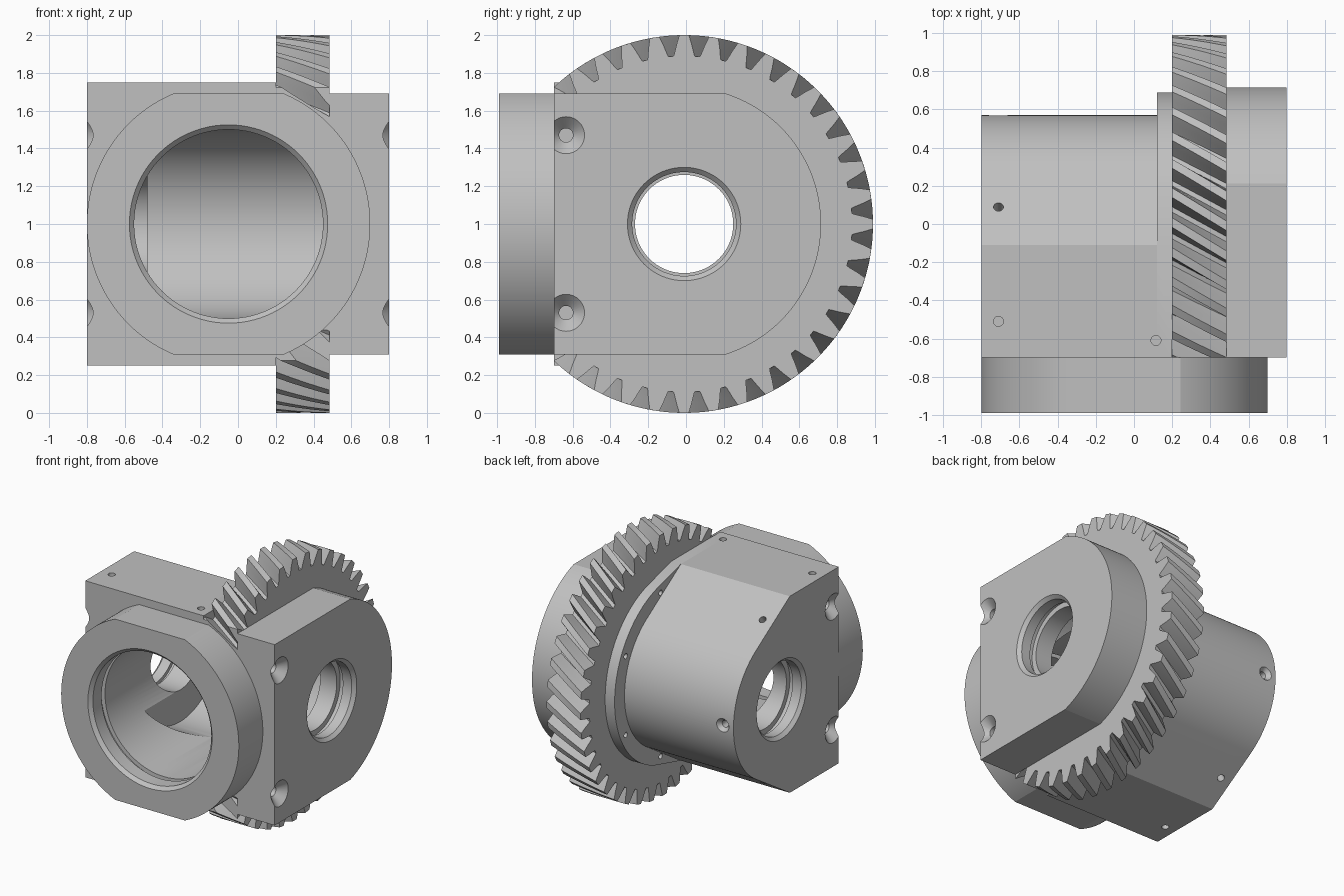
import bpy
import bmesh
from math import sin, cos, pi, atan2, acos, asin, hypot, radians
from mathutils import Vector

if "Cube" in bpy.data.objects:
    bpy.data.objects.remove(bpy.data.objects["Cube"])

AXIS_Y, AXIS_Z = -0.01, 1.0      # shaft axis, running along x
FRONT = -0.70                    # flat front of the housing
BORE_X = -0.05                   # centre of the front bore

steel = bpy.data.materials.new("machined_grey")
steel.use_nodes = True
grey = (0.53, 0.53, 0.53, 1)
steel.diffuse_color = grey
bsdf = steel.node_tree.nodes["Principled BSDF"]
bsdf.inputs["Base Color"].default_value = grey
bsdf.inputs["Roughness"].default_value = 0.6


def loft(name, rings):
    """Closed solid through a list of matching point rings."""
    bm = bmesh.new()
    loops = [[bm.verts.new(p) for p in ring] for ring in rings]
    n = len(loops[0])
    for a, b in zip(loops, loops[1:]):
        for i in range(n):
            j = (i + 1) % n
            bm.faces.new((a[i], a[j], b[j], b[i]))
    bm.faces.new(loops[0][::-1])
    bm.faces.new(loops[-1])
    bmesh.ops.recalc_face_normals(bm, faces=bm.faces)
    mesh = bpy.data.meshes.new(name)
    bm.to_mesh(mesh)
    bm.free()
    mesh.materials.append(steel)
    obj = bpy.data.objects.new(name, mesh)
    bpy.context.collection.objects.link(obj)
    return obj


def plate(name, profile, x0, x1):
    """Side profile (y, z about the shaft axis) extruded along x."""
    return loft(name, [[(x, AXIS_Y + y, AXIS_Z + z) for y, z in profile] for x in (x0, x1)])


def turned(name, origin, direction, steps, segments=96):
    """Turned solid; steps are (distance along direction, radius)."""
    origin, d = Vector(origin), Vector(direction).normalized()
    u = d.orthogonal().normalized()
    v = d.cross(u)
    ring = [u * cos(2 * pi * i / segments) + v * sin(2 * pi * i / segments)
            for i in range(segments)]
    return loft(name, [[origin + d * h + p * r for p in ring] for h, r in steps])


def d_profile(radius, angle, corner_y, half):
    """Flat front, flat top and bottom, rounded back."""
    arc = [(radius * cos(angle * t / 32), radius * sin(angle * t / 32)) for t in range(-32, 33)]
    f = FRONT - AXIS_Y
    corners = [] if corner_y is None else [(corner_y, half)]
    return ([(f, -half)] + [(y, -z) for y, z in corners] + arc + corners + [(f, half)])


def tangent_angle(radius, y, z):
    return atan2(z, y) - acos(radius / hypot(y, z))


# Housing parts
slope = tangent_angle(0.58, -0.10, 0.75)
left_housing = plate("left_housing", d_profile(0.58, slope, -0.10, 0.75), -0.80, 0.12)
flange = plate("flange", d_profile(0.70, tangent_angle(0.70, -0.10, 0.75), -0.10, 0.75), 0.12, 0.20)
right_housing = plate("right_housing", d_profile(0.725, asin(0.69 / 0.725), None, 0.69), 0.485, 0.80)

# Front ring with flattened top and bottom
flat = asin(0.69 / 0.75)
half_arc = [flat * t / 40 for t in range(-40, 41)]
ring_outline = [(0.75 * cos(a + s), 0.75 * sin(a + s)) for s in (0, pi) for a in half_arc]
front_ring = loft("front_ring", [[(BORE_X + x, y, AXIS_Z + z) for x, z in ring_outline]
                                 for y in (-0.99, FRONT)])

# Helical gear
TEETH, TWIST = 40, 0.175
pitch = 2 * pi / TEETH
tooth = [(-0.40, 0.89), (-0.36, 0.905), (-0.27, 0.95), (-0.16, 1.0),
         (0.16, 1.0), (0.27, 0.95), (0.36, 0.905), (0.40, 0.89)]
gear_rings = []
for k in range(9):
    t = k / 8
    gear_rings.append([(0.20 + 0.285 * t,
                        AXIS_Y + r * cos((i + a) * pitch + TWIST * (t - 1)),
                        AXIS_Z + r * sin((i + a) * pitch + TWIST * (t - 1)))
                       for i in range(TEETH) for a, r in tooth])
gear = loft("helical_gear", gear_rings)

parts = [left_housing, flange, gear, right_housing, front_ring]
cuts = []


def cut(targets, *args, **kw):
    c = turned("cutter", *args, **kw)
    cuts.append(c)
    for p in targets:
        m = p.modifiers.new("cut", "BOOLEAN")
        m.operation, m.solver, m.object = "DIFFERENCE", "EXACT", c


# Flat front of the gear
box = plate("gear_trim", [(-2, -2), (FRONT - AXIS_Y, -2), (FRONT - AXIS_Y, 2), (-2, 2)], 0, 0.7)
cuts.append(box)
trim = gear.modifiers.new("trim", "BOOLEAN")
trim.operation, trim.solver, trim.object = "DIFFERENCE", "EXACT", box

# Main cavity along the shaft and the front bore with a retaining groove
cut(parts[:4], (0, AXIS_Y, AXIS_Z), (1, 0, 0), [(-0.48, 0.503), (0.52, 0.503)])
cut(parts, (BORE_X, -0.99, AXIS_Z), (0, 1, 0),
    [(-0.02, 0.545), (0.025, 0.50), (0.13, 0.50), (0.131, 0.53), (0.17, 0.53),
     (0.171, 0.50), (0.97, 0.50)])

# Shaft holes and countersunk screws on both ends
for side, part in ((-1, left_housing), (1, right_housing)):
    cut([part], (side * 0.8, AXIS_Y, AXIS_Z), (-side, 0, 0),
        [(-0.02, 0.32), (0.025, 0.275), (0.10, 0.275), (0.101, 0.30), (0.14, 0.30),
         (0.141, 0.26), (0.40, 0.26)])
    for z in (-0.47, 0.47):
        cut([part], (side * 0.8, -0.635, AXIS_Z + z), (-side, 0, 0),
            [(-0.02, 0.118), (0.061, 0.037), (0.20, 0.037)], segments=32)

# Small screw holes, mirrored above and below
for s in (-1, 1):
    small = dict(segments=24)
    hole = [(-0.1, 0.026), (0.12, 0.026)]
    cut([left_housing], (-0.71, -0.51, AXIS_Z + s * 0.75), (0, 0, -s), hole, **small)
    cut([left_housing, flange], (0.115, -0.61, AXIS_Z + s * 0.75), (0, 0, -s), hole, **small)
    cut([left_housing], (-0.71, 0.09, AXIS_Z + s * 0.625),
        (0, -cos(slope), -s * sin(slope)), hole, **small)
    for deg in (28, 77):
        a = radians(deg)
        cut([flange], (0.12, AXIS_Y + 0.64 * cos(a), AXIS_Z + s * 0.64 * sin(a)),
            (1, 0, 0), [(-0.02, 0.02), (0.06, 0.02)], segments=20)
cut([left_housing], (-0.71, 0.57, AXIS_Z), (0, -1, 0),
    [(-0.02, 0.07), (0.03, 0.026), (0.20, 0.026)], segments=32)

# Apply the cuts and smooth the round surfaces
for p in parts:
    bpy.ops.object.select_all(action="DESELECT")
    p.select_set(True)
    bpy.context.view_layer.objects.active = p
    for m in list(p.modifiers):
        bpy.ops.object.modifier_apply(modifier=m.name)
    bpy.ops.object.shade_smooth_by_angle(angle=radians(15))
for c in cuts:
    bpy.data.objects.remove(c)
